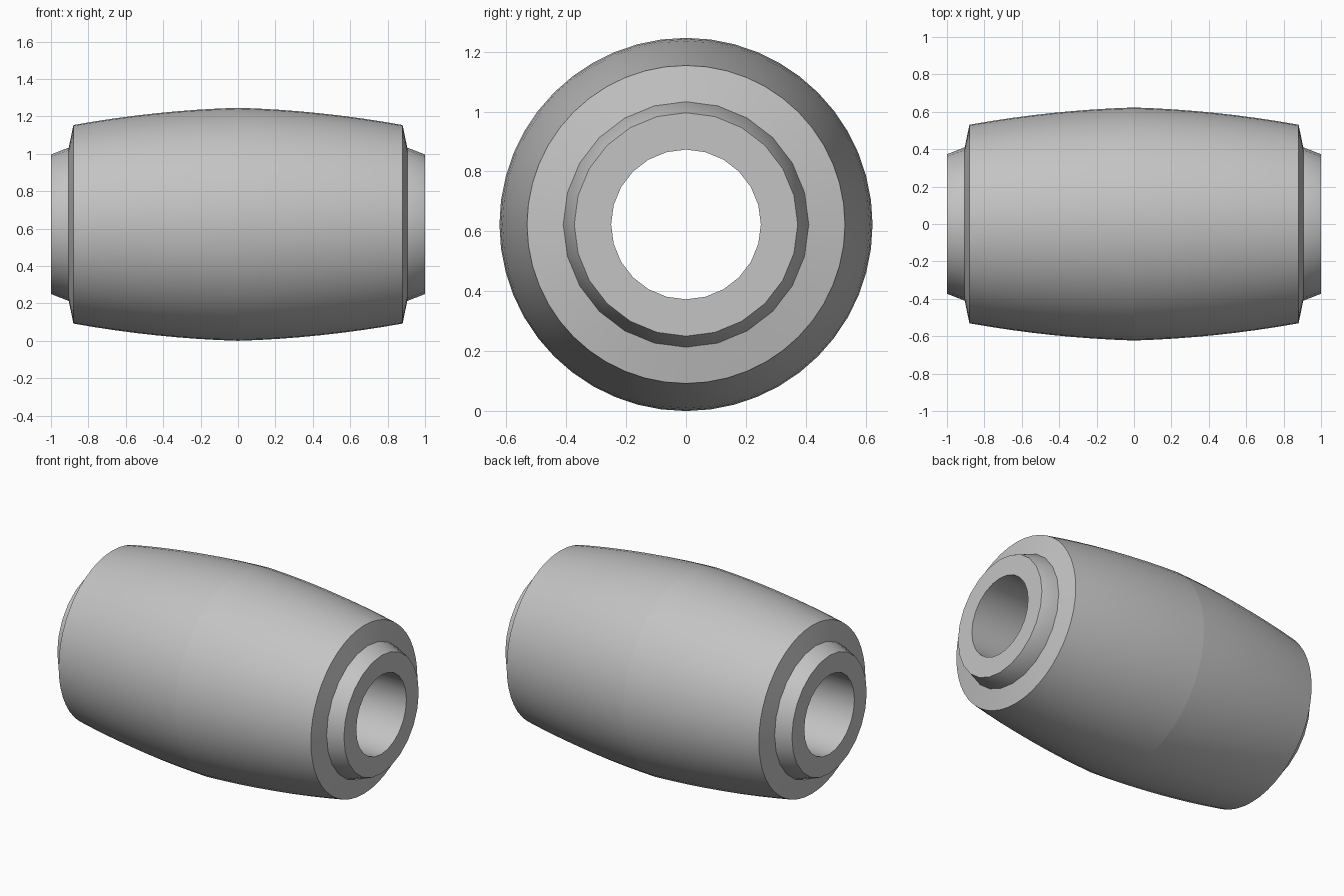
import bpy
import bmesh
from math import cos, sin, tau, radians

old = bpy.data.objects.get("Cube")
if old:
    bpy.data.objects.remove(old, do_unlink=True)

AXIS_Z = 0.623

grey = bpy.data.materials.new("plain_grey")
grey.use_nodes = True
colour = (0.55, 0.55, 0.55, 1)
grey.diffuse_color = colour
grey.node_tree.nodes["Principled BSDF"].inputs["Base Color"].default_value = colour


def lathe(name, profile, sides):
    """Spin a closed loop of (x, radius) points round the lengthwise axis."""
    bm = bmesh.new()
    rings = []
    for x, r in profile:
        angles = [tau * i / sides for i in range(sides)]
        rings.append([bm.verts.new((x, r * sin(a), r * cos(a))) for a in angles])
    for k, ring in enumerate(rings):
        nxt = rings[(k + 1) % len(rings)]
        for i in range(sides):
            j = (i + 1) % sides
            bm.faces.new((ring[i], ring[j], nxt[j], nxt[i]))
    bmesh.ops.recalc_face_normals(bm, faces=bm.faces)
    mesh = bpy.data.meshes.new(name)
    bm.to_mesh(mesh)
    bm.free()
    mesh.materials.append(grey)
    obj = bpy.data.objects.new(name, mesh)
    obj.location.z = AXIS_Z
    bpy.context.collection.objects.link(obj)
    bpy.ops.object.select_all(action='DESELECT')
    obj.select_set(True)
    bpy.context.view_layer.objects.active = obj
    bpy.ops.object.shade_smooth_by_angle(angle=radians(30))
    return obj


def mirrored(half):
    """Continue a half profile, ordered from the +x end, to the other end."""
    return half + [(-x, r) for x, r in reversed(half) if x > 0]


# Barrel: bulging shell with a slight ridge round its middle
STEPS = 8
bulge = [0.88 * (1 - i / STEPS) for i in range(STEPS + 1)]
shell = [(0.915, 0.36), (0.905, 0.41)]
shell += [(x, 0.623 - 0.03 * x - 0.085 * x * x) for x in bulge]
barrel = lathe("barrel", mirrored(shell), 48)
for edge in barrel.data.edges:
    if all(abs(barrel.data.vertices[v].co.x) < 0.001 for v in edge.vertices):
        edge.use_edge_sharp = True

# Sleeve: bored tube whose tapered collars stand out of both ends
collar = [(1.0, 0.25), (1.0, 0.373), (0.905, 0.41), (0.85, 0.41)]
lathe("bored_sleeve", mirrored(collar), 24)
